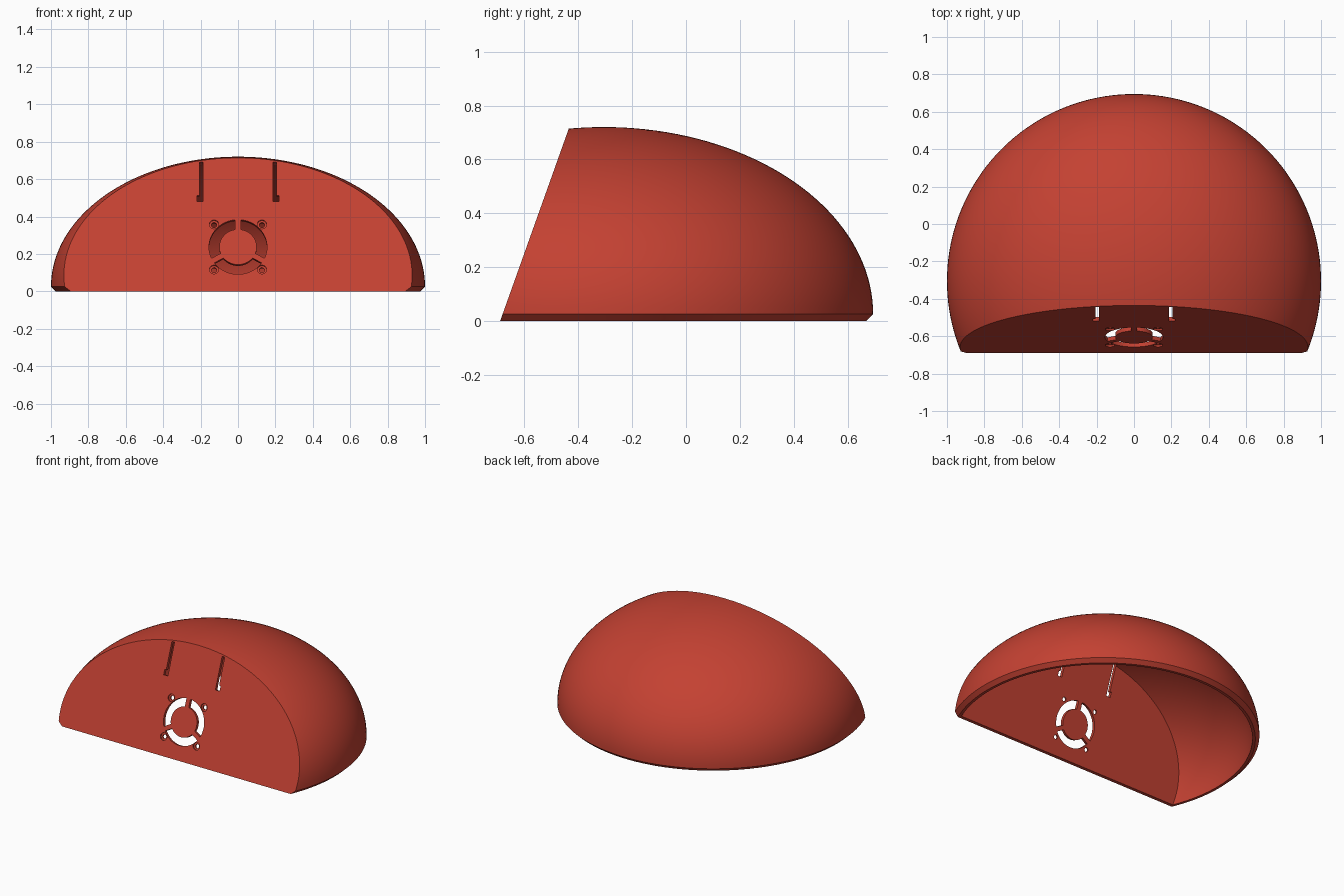
import bpy, bmesh
from math import sin, cos, pi, asin, radians
from mathutils import Matrix, Vector

cube = bpy.data.objects.get("Cube")
if cube:
    bpy.data.objects.remove(cube, do_unlink=True)

CENTRE_Y = -0.305          # axis of the dome
WALL = 0.022               # front panel thickness
FOOT = Vector((0, -0.69, 0))
UP = Vector((0, 0.336, 0.942)).normalized()
IN = Vector((0, UP.z, -UP.y))   # inward normal of the sloping panel
PANEL = Matrix(((1, 0, 0, FOOT.x), (0, UP.y, IN.y, FOOT.y),
                (0, UP.z, IN.z, FOOT.z), (0, 0, 0, 1)))

red = bpy.data.materials.new("brick_red")
red.use_nodes = True
red.diffuse_color = (0.55, 0.053, 0.032, 1)
red.node_tree.nodes["Principled BSDF"].inputs["Base Color"].default_value = red.diffuse_color


def to_object(name, bm):
    bmesh.ops.recalc_face_normals(bm, faces=bm.faces)
    mesh = bpy.data.meshes.new(name)
    bm.to_mesh(mesh)
    bm.free()
    obj = bpy.data.objects.new(name, mesh)
    bpy.context.collection.objects.link(obj)
    mesh.materials.append(red)
    return obj


def sliced_dome(name, base, radius, height, inset, rings=40, segments=160):
    """Lathe a half ellipsoid above the base points, then slice off its front."""
    bm = bmesh.new()
    arc = [(radius * cos(i * pi / 2 / rings), 0.025 + height * sin(i * pi / 2 / rings))
           for i in range(rings + 1)]
    verts = [bm.verts.new((r, CENTRE_Y, z)) for r, z in base + arc]
    edges = [bm.edges.new(pair) for pair in zip(verts, verts[1:])]
    bmesh.ops.spin(bm, geom=verts + edges, cent=(0, CENTRE_Y, 0), axis=(0, 0, 1),
                   angle=2 * pi, steps=segments)
    bmesh.ops.remove_doubles(bm, verts=bm.verts, dist=1e-4)
    bmesh.ops.bisect_plane(bm, geom=bm.verts[:] + bm.edges[:] + bm.faces[:],
                           plane_co=FOOT + IN * inset, plane_no=-IN, clear_outer=True)
    bmesh.ops.holes_fill(bm, edges=[e for e in bm.edges if e.is_boundary], sides=0)
    return to_object(name, bm)


def panel_cutter(name, outline, depth):
    """Extrude an outline drawn on the sloping panel through to a depth."""
    bm = bmesh.new()
    face = bm.faces.new([bm.verts.new((x, v, -0.05)) for x, v in outline])
    new = bmesh.ops.extrude_face_region(bm, geom=[face])["geom"]
    bmesh.ops.translate(bm, vec=(0, 0, depth + 0.05),
                        verts=[g for g in new if isinstance(g, bmesh.types.BMVert)])
    bm.transform(PANEL)
    return to_object(name, bm)


def circle(x, v, r, n=32):
    return [(x + r * cos(2 * pi * i / n), v + r * sin(2 * pi * i / n)) for i in range(n)]


def vent(start, end, v, inner, outer, half_spoke, n=24):
    """Ring sector whose ends run parallel to the neighbouring spokes."""
    points = []
    for r, flip in ((outer, False), (inner, True)):
        gap = asin(half_spoke / r)
        a, b = radians(start) + gap, radians(end) - gap
        arc = [a + (b - a) * i / n for i in range(n + 1)]
        points += [(r * cos(t), v + r * sin(t)) for t in (arc[::-1] if flip else arc)]
    return points


# Hollow shell with a chamfered lower rim
shell = sliced_dome("dome_shell", [(0, 0), (0.974, 0)], 1.0, 0.695, 0)
cutters = [sliced_dome("cavity_cutter", [(0, -0.1), (0.955, -0.1)], 0.955, 0.667, WALL)]

# Fan vents between three spokes
FAN_V = 0.252
THROUGH = WALL + 0.012
for start in (-30, 90, 210):
    cutters.append(panel_cutter("vent_cutter",
                                vent(start, start + 120, FAN_V, 0.1, 0.155, 0.015), THROUGH))

for side in (-1, 1):
    # Counterbored screw holes around the fan
    for dv in (-0.128, 0.128):
        spot = (side * 0.128, FAN_V + dv)
        cutters.append(panel_cutter("screw_cutter", circle(*spot, 0.014), THROUGH))
        cutters.append(panel_cutter("counterbore_cutter", circle(*spot, 0.025), 0.01))
    # Tall slots with a small outward foot
    slot = [(0.186, 0.51), (0.219, 0.51), (0.219, 0.545), (0.207, 0.545),
            (0.207, 0.733), (0.186, 0.733)]
    cutters.append(panel_cutter("slot_cutter", [(side * x, v) for x, v in slot], THROUGH))

# Carve everything out of the shell
bpy.ops.object.select_all(action="DESELECT")
bpy.context.view_layer.objects.active = shell
shell.select_set(True)
for cutter in cutters:
    cutter.hide_render = True
    mod = shell.modifiers.new("carve", "BOOLEAN")
    mod.operation, mod.solver, mod.object = "DIFFERENCE", "EXACT", cutter
    bpy.ops.object.modifier_apply(modifier=mod.name)
    bpy.data.objects.remove(cutter, do_unlink=True)

bpy.ops.object.shade_smooth_by_angle(angle=radians(25))
